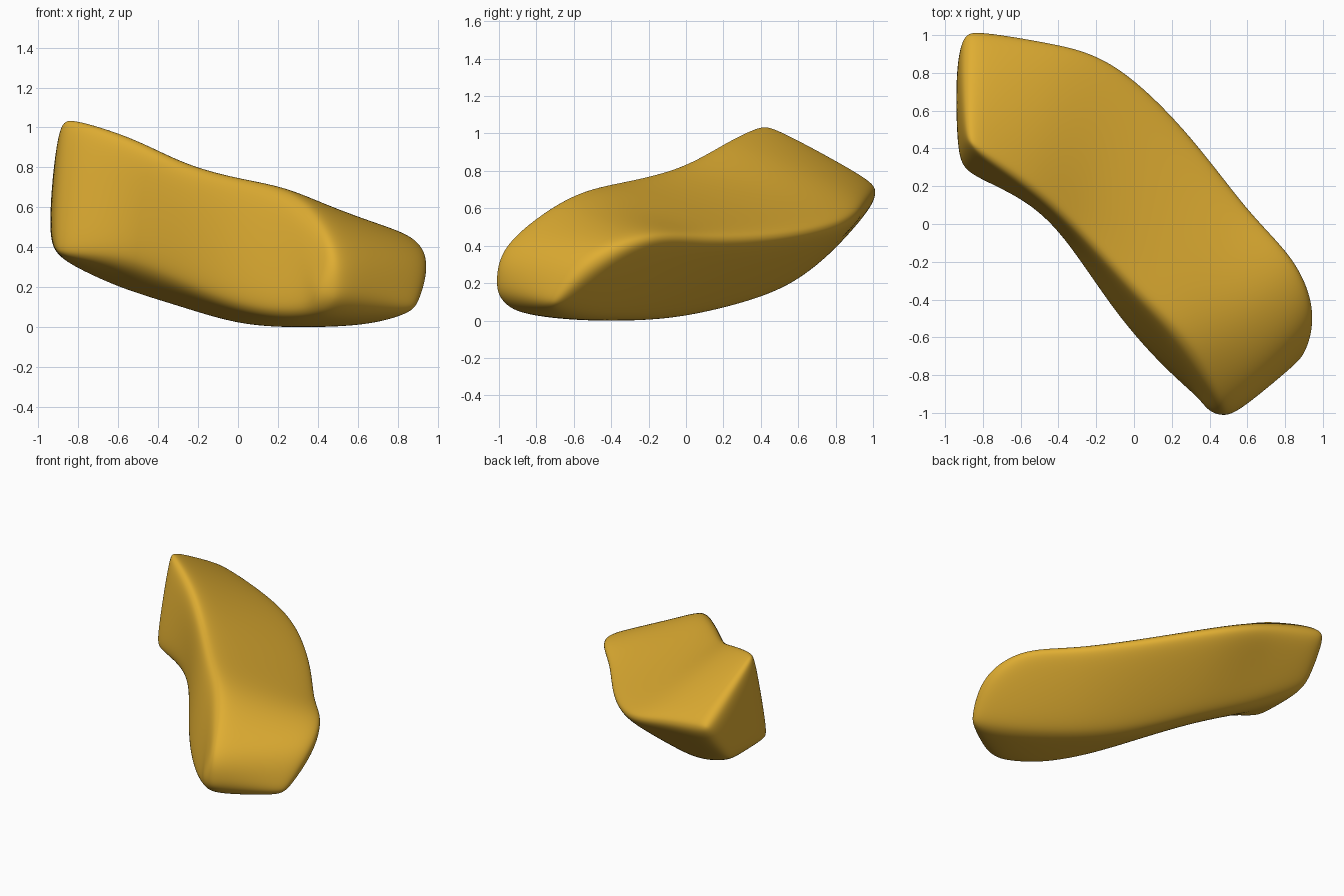
import bpy, bmesh

cube = bpy.data.objects.get("Cube")
if cube:
    bpy.data.objects.remove(cube, do_unlink=True)

# Golden colour
gold = bpy.data.materials.new("golden_yellow")
gold.use_nodes = True
colour = (0.74, 0.42, 0.032, 1)
gold.diffuse_color = colour
gold.node_tree.nodes["Principled BSDF"].inputs["Base Color"].default_value = colour

# Four-cornered sections from the raised back end to the low front end:
# inner top, outer top, outer bottom, inner bottom
sections = [
    [(-.91, .42, 1.14), (-.93, 1.10, .73), (-.97, .84, .38), (-.95, .25, .31)],
    [(-.53, .16, 1.0), (-.42, 1.02, .64), (-.56, .59, .16), (-.60, .12, .31)],
    [(-.29, -.07, .86), (-.08, .95, .53), (-.28, .36, .06), (-.41, -.05, .23)],
    [(-.02, -.37, .79), (.35, .53, .45), (.03, .02, -.02), (-.12, -.52, .09)],
    [(.22, -.60, .74), (.66, .10, .45), (.36, -.30, -.03), (.16, -.82, .02)],
    [(.36, -.80, .62), (.92, -.14, .48), (.67, -.53, -.02), (.34, -.97, .04)],
    [(.45, -1.06, .41), (1.03, -.46, .38), (.97, -.74, .05), (.48, -1.07, .11)],
]

# Bent block lofted through the sections
bm = bmesh.new()
rings = [[bm.verts.new(p) for p in s] for s in sections]
for a, b in zip(rings, rings[1:]):
    for i in range(4):
        j = (i + 1) % 4
        bm.faces.new((a[i], a[j], b[j], b[i]))
bm.faces.new(rings[0])
bm.faces.new(rings[-1][::-1])
bmesh.ops.recalc_face_normals(bm, faces=bm.faces)

# Round the long corners and end rims; the top of the nose stays a soft slope
corner = {v: i for r in rings for i, v in enumerate(r)}
ends = set(rings[0] + rings[-1])
nose_top = set(rings[-1][:2])
edges = [e for e in bm.edges if set(e.verts) != nose_top and
         (corner[e.verts[0]] == corner[e.verts[1]] or ends.issuperset(e.verts))]
bmesh.ops.bevel(bm, geom=edges, offset=.12, offset_type='OFFSET', segments=2,
                affect='EDGES', profile=.5, clamp_overlap=True)

mesh = bpy.data.meshes.new("bent_nugget")
bm.to_mesh(mesh)
bm.free()
nugget = bpy.data.objects.new("bent_nugget", mesh)
bpy.context.collection.objects.link(nugget)
mesh.materials.append(gold)
mesh.shade_smooth()

# Smooth surface
sub = nugget.modifiers.new("smooth_surface", 'SUBSURF')
sub.levels = sub.render_levels = 4
